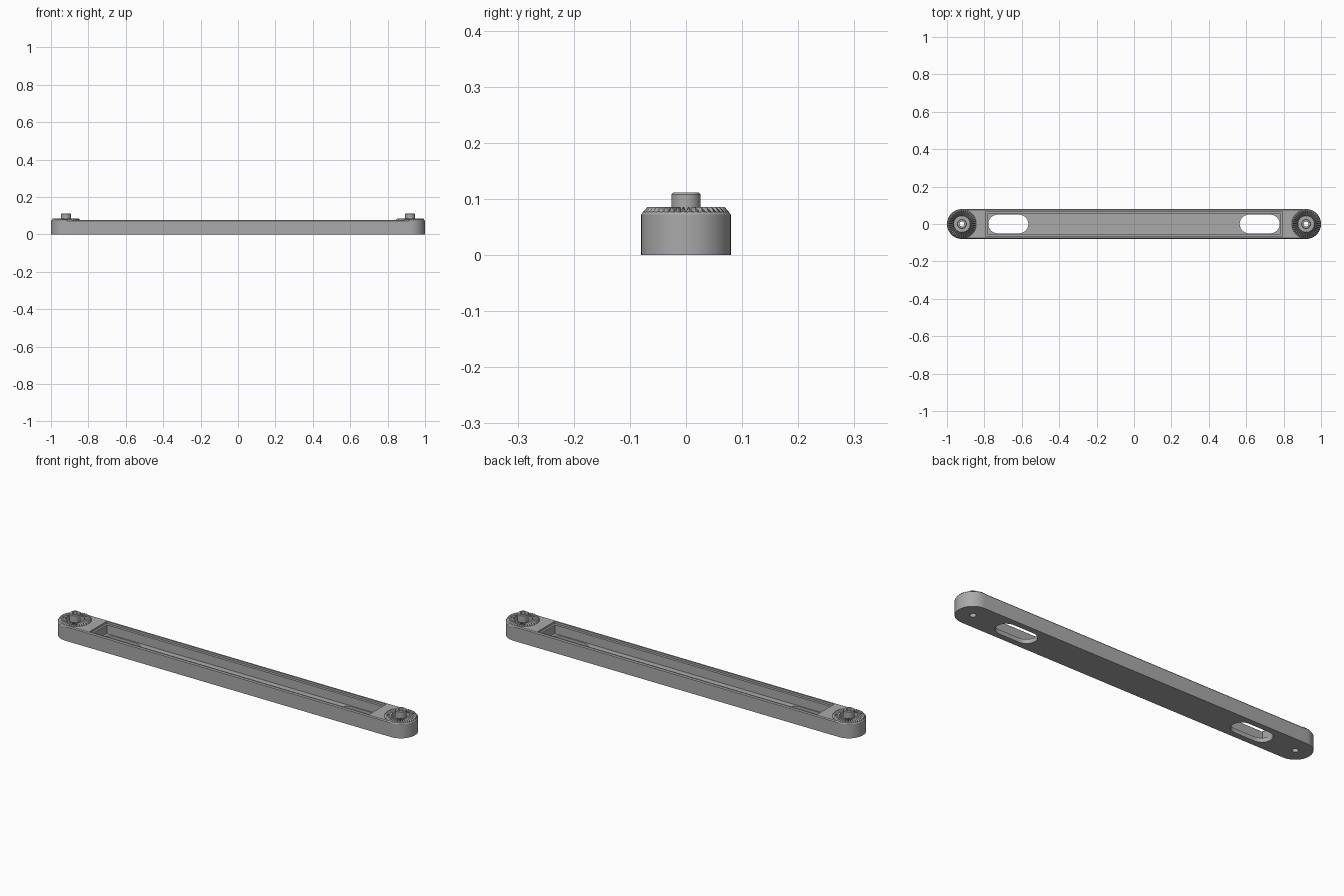
import bpy, bmesh, math

if "Cube" in bpy.data.objects:
    bpy.data.objects.remove(bpy.data.objects["Cube"])

END_X = 0.92      # centre of each rounded end
R = 0.08          # end radius and half width
TOP = 0.077       # height of the bar

grey = bpy.data.materials.new("plain grey")
grey.use_nodes = True
grey.diffuse_color = (0.4, 0.4, 0.4, 1)
grey.node_tree.nodes["Principled BSDF"].inputs["Base Color"].default_value = (0.4, 0.4, 0.4, 1)


def loft(name, loops, closed=False):
    """Skin a list of equal-length point loops; cap the ends unless closed."""
    bm = bmesh.new()
    rings = [[bm.verts.new(p) for p in loop] for loop in loops]
    pairs = list(zip(rings, rings[1:]))
    if closed:
        pairs.append((rings[-1], rings[0]))
    else:
        bm.faces.new(rings[0])
        bm.faces.new(rings[-1])
    for a, b in pairs:
        for i in range(len(a)):
            j = (i + 1) % len(a)
            bm.faces.new((a[i], a[j], b[j], b[i]))
    bmesh.ops.recalc_face_normals(bm, faces=bm.faces)
    mesh = bpy.data.meshes.new(name)
    bm.to_mesh(mesh)
    bm.free()
    obj = bpy.data.objects.new(name, mesh)
    bpy.context.collection.objects.link(obj)
    mesh.materials.append(grey)
    return obj


def stadium(cx, half, r, z, n=24):
    """Outline with round ends; half is the distance to the arc centres."""
    pts = []
    for side, start in ((1, -math.pi / 2), (-1, math.pi / 2)):
        for i in range(n + 1):
            a = start + math.pi * i / n
            pts.append((cx + side * half + r * math.cos(a), r * math.sin(a), z))
    return pts


def rect(x, y, z):
    return [(-x, -y, z), (x, -y, z), (x, y, z), (-x, y, z)]


def circle(cx, r, z, n=40):
    return [(cx + r * math.cos(2 * math.pi * i / n), r * math.sin(2 * math.pi * i / n), z)
            for i in range(n)]


def smooth(obj):
    bpy.ops.object.select_all(action="DESELECT")
    obj.select_set(True)
    bpy.context.view_layer.objects.active = obj
    bpy.ops.object.shade_smooth_by_angle(angle=math.radians(25))


def cut(obj, cutter):
    mod = obj.modifiers.new("cut", "BOOLEAN")
    mod.operation = "DIFFERENCE"
    mod.solver = "EXACT"
    mod.object = cutter
    bpy.context.view_layer.objects.active = obj
    bpy.ops.object.modifier_apply(modifier=mod.name)
    bpy.data.objects.remove(cutter)


# Long bar with a chamfered top edge
bar = loft("bar", [stadium(0, END_X, R, 0), stadium(0, END_X, R, TOP - 0.005),
                   stadium(0, END_X, R - 0.004, TOP)])

# Shallow lid ledge and deep pocket
cut(bar, loft("ledge_cutter", [rect(0.79, 0.068, 0.067), rect(0.79, 0.068, 0.2)]))
cut(bar, loft("pocket_cutter", [rect(0.78, 0.055, 0.022), rect(0.78, 0.055, 0.2)]))

for side in (-1, 1):
    cx = side * END_X
    # Slot through the floor, moat round the peg, and screw hole
    sx = side * 0.672
    cut(bar, loft("slot_cutter", [stadium(sx, 0.057, 0.05, -0.1), stadium(sx, 0.057, 0.05, 0.05)]))
    cut(bar, loft("moat_cutter", [circle(cx, 0.044, 0.06), circle(cx, 0.044, 0.2)]))
    cut(bar, loft("hole_cutter", [circle(cx, 0.0145, -0.1), circle(cx, 0.0145, 0.2)]))
smooth(bar)

TEETH = 40
for side, label in ((-1, "right"), (1, "left")):
    cx = side * END_X

    # Hollow peg
    profile = [(0.013, 0.055), (0.026, 0.055), (0.026, 0.108), (0.023, 0.112), (0.013, 0.112)]
    peg = loft(label + "_peg", [circle(cx, r, z) for r, z in profile], closed=True)
    smooth(peg)

    # Ring of radial teeth with a sloped outer rim
    def toothed(r, low, high):
        return [(x, y, high if i % 2 else low)
                for i, (x, y, z) in enumerate(circle(cx, r, 0, 2 * TEETH))]

    crest = toothed(0.069, TOP, 0.086)
    loft(label + "_tooth_ring", [
        circle(cx, 0.044, 0.07, 2 * TEETH), toothed(0.044, TOP, 0.086), crest,
        toothed(0.0765, TOP, TOP + 0.0005), circle(cx, 0.0799, 0.0722, 2 * TEETH),
        circle(cx, 0.0799, 0.07, 2 * TEETH)], closed=True)
